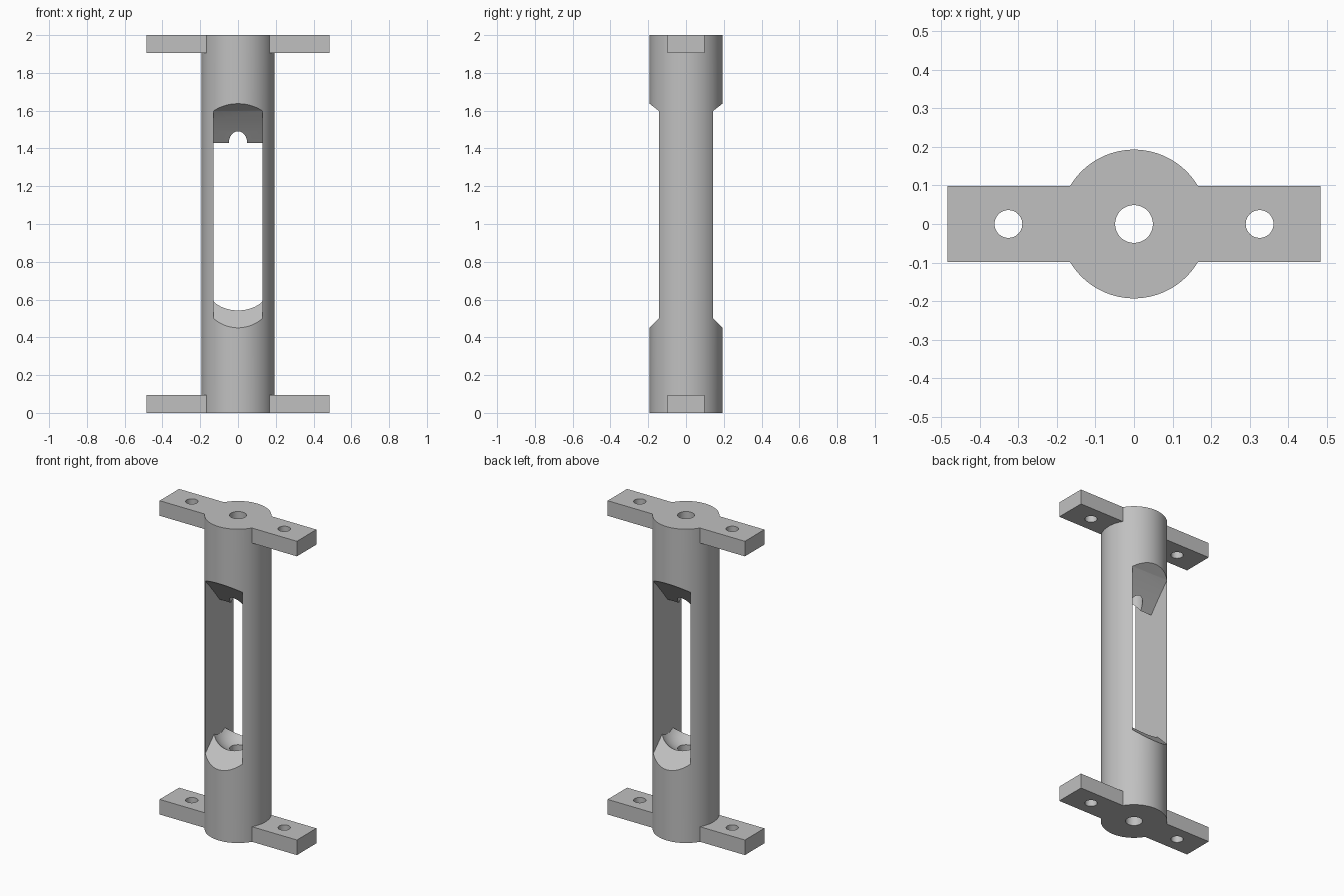
import bpy, bmesh, math
from mathutils import Matrix

cube = bpy.data.objects.get("Cube")
if cube:
    bpy.data.objects.remove(cube, do_unlink=True)

HEIGHT, RADIUS = 2.0, 0.193
SLOT = 0.13                                   # half width of the window
TAB_X, TAB_Y, TAB_Z = 0.484, 0.098, 0.096     # mounting tab half sizes, thickness

grey = bpy.data.materials.new("plain grey")
grey.use_nodes = True
colour = (0.53, 0.53, 0.53, 1)
grey.diffuse_color = colour
grey.node_tree.nodes["Principled BSDF"].inputs["Base Color"].default_value = colour


def finish(name, bm):
    bmesh.ops.recalc_face_normals(bm, faces=bm.faces)
    mesh = bpy.data.meshes.new(name)
    bm.to_mesh(mesh)
    bm.free()
    mesh.materials.append(grey)
    obj = bpy.data.objects.new(name, mesh)
    bpy.context.collection.objects.link(obj)
    return obj


def cylinder(name, radius, z0, z1, x=0, segments=64):
    bm = bmesh.new()
    bmesh.ops.create_cone(bm, cap_ends=True, segments=segments, radius1=radius,
                          radius2=radius, depth=z1 - z0,
                          matrix=Matrix.Translation((x, 0, (z0 + z1) / 2)))
    return finish(name, bm)


def box(name, half_x, half_y, z0, z1):
    bm = bmesh.new()
    bmesh.ops.create_cube(bm, size=1)
    bmesh.ops.scale(bm, vec=(2 * half_x, 2 * half_y, z1 - z0), verts=bm.verts)
    bmesh.ops.translate(bm, vec=(0, 0, (z0 + z1) / 2), verts=bm.verts)
    return finish(name, bm)


def combine(target, tool, operation):
    """Apply a boolean and discard the tool."""
    mod = target.modifiers.new("cut", 'BOOLEAN')
    mod.object, mod.operation, mod.solver = tool, operation, 'EXACT'
    bpy.context.view_layer.objects.active = target
    bpy.ops.object.modifier_apply(modifier=mod.name)
    bpy.data.objects.remove(tool, do_unlink=True)


# Tube body with a pair of tabs at each end
body = cylinder("slotted_post", RADIUS, 0, HEIGHT, segments=128)
for z in (0, HEIGHT - TAB_Z):
    combine(body, box("mounting_tab", TAB_X, TAB_Y, z, z + TAB_Z), 'UNION')

# Window: ridged curved ceiling above, ramps falling outward below
ceiling = [(0, 1.428), (0.05, 1.492), (0.1, 1.551), (0.143, 1.598),
           (0.193, 1.637), (0.25, 1.672)]
floor = [(0.25, 0.393), (0, 0.645)]
half = ceiling + floor
profile = half + [(-y, z) for y, z in reversed(half) if y > 0]
bm = bmesh.new()
face = bm.faces.new([bm.verts.new((-SLOT, y, z)) for y, z in profile])
side = bmesh.ops.extrude_face_region(bm, geom=[face])["geom"]
bmesh.ops.translate(bm, vec=(2 * SLOT, 0, 0),
                    verts=[v for v in side if isinstance(v, bmesh.types.BMVert)])
combine(body, finish("window_cutter", bm), 'DIFFERENCE')

# Round cup hollowed into the window floor, trimmed to the window width
bm = bmesh.new()
bmesh.ops.create_uvsphere(bm, u_segments=64, v_segments=40, radius=0.16,
                          matrix=Matrix.Translation((0, 0, 0.666)))
cup = finish("cup_cutter", bm)
combine(cup, box("cup_trim", SLOT, 0.3, 0.3, 1), 'INTERSECT')
combine(body, cup, 'DIFFERENCE')

# Central bore and screw holes through both tab pairs
for x, radius in ((0, 0.049), (-0.326, 0.036), (0.326, 0.036)):
    combine(body, cylinder("hole_cutter", radius, -0.1, HEIGHT + 0.1, x), 'DIFFERENCE')

# Smooth round walls, crisp edges
bpy.ops.object.select_all(action='DESELECT')
body.select_set(True)
bpy.context.view_layer.objects.active = body
bpy.ops.object.shade_smooth_by_angle(angle=math.radians(25))
